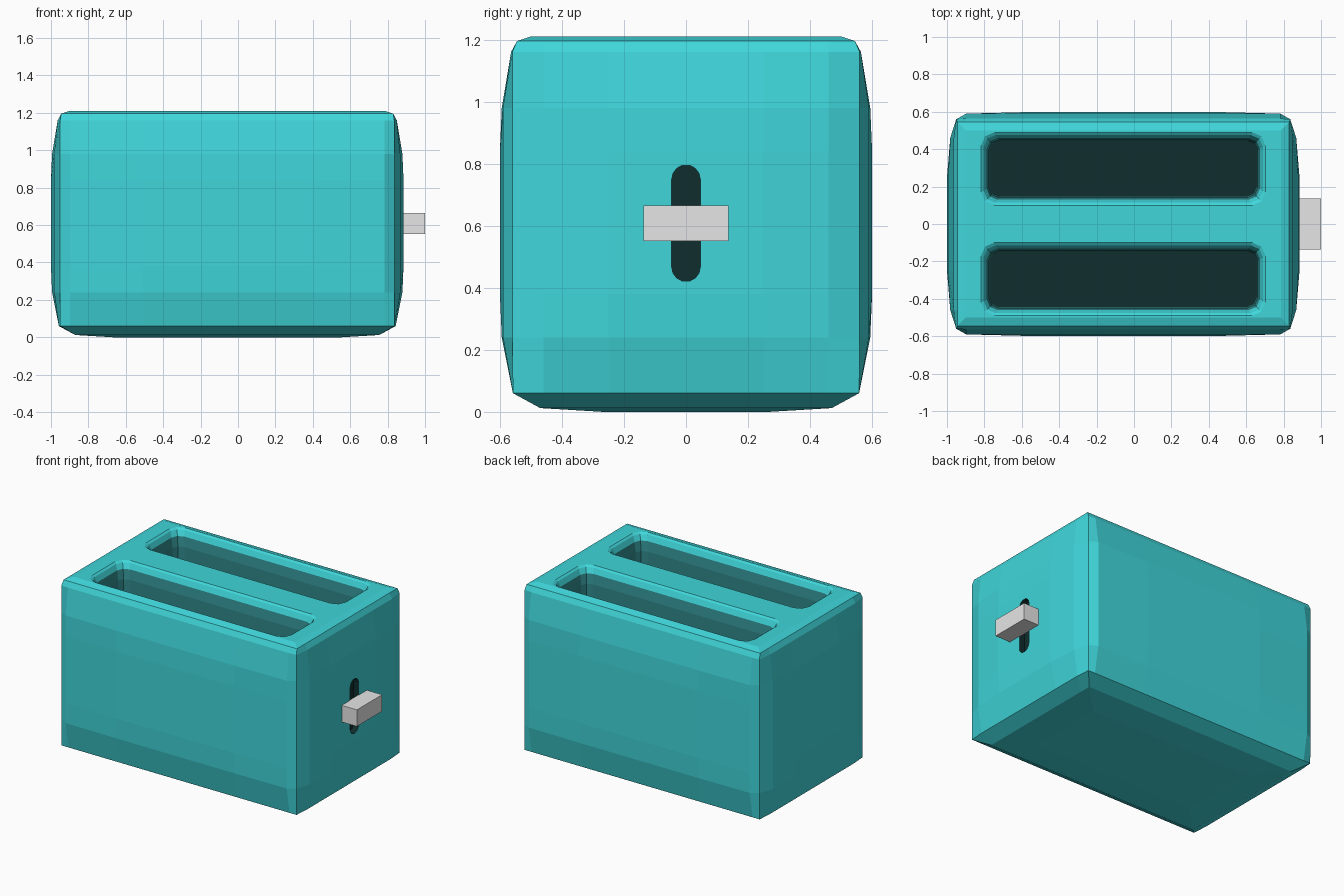
import bpy, bmesh, math
from mathutils import Vector

if "Cube" in bpy.data.objects:
    bpy.data.objects.remove(bpy.data.objects["Cube"])

CX = -0.0575          # body centre in x
HX, HY = 0.9425, 0.6  # body half sizes


def material(name, rgb):
    m = bpy.data.materials.new(name)
    m.diffuse_color = (*rgb, 1)
    m.use_nodes = True
    m.node_tree.nodes["Principled BSDF"].inputs["Base Color"].default_value = m.diffuse_color
    return m


teal = material("teal", (0.05, 0.67, 0.70))
dark_teal = material("dark teal", (0.03, 0.25, 0.26))
near_black = material("blackish teal", (0.005, 0.026, 0.027))
grey = material("light grey", (0.79, 0.79, 0.79))


def finish(bm, name, mats):
    me = bpy.data.meshes.new(name)
    bm.to_mesh(me)
    bm.free()
    for m in mats:
        me.materials.append(m)
    ob = bpy.data.objects.new(name, me)
    bpy.context.collection.objects.link(ob)
    return ob


def ring(bm, pts):
    return [bm.verts.new(p) for p in pts]


def bridge(bm, a, b, mat=0):
    n = len(a)
    for i in range(n):
        f = bm.faces.new((a[i], a[(i + 1) % n], b[(i + 1) % n], b[i]))
        f.material_index = mat


def cap(bm, vs, mat=0):
    bm.faces.new(vs).material_index = mat


def loop_edges(bm, vs):
    out = []
    for i in range(len(vs)):
        a, b = vs[i], vs[(i + 1) % len(vs)]
        out.append(bm.edges.get((a, b)) or bm.edges.new((a, b)))
    return out


def mirrored(quarter):
    """Closed outline from one quarter, running counter-clockwise."""
    q = list(quarter)
    return (q + [(-x, y) for x, y in reversed(q)]
            + [(-x, -y) for x, y in q] + [(x, -y) for x, y in reversed(q)])


# Body: bulging sides between straight upright corners
quarter = [(HX, 0.25), (0.925, 0.46), (0.893, 0.56), (0.84, 0.59), (0.45, HY)]
levels = [(0.0, 0.33), (0.012, 0.13), (0.06, 0.042), (0.24, 0.006), (0.38, 0),
          (0.84, 0), (0.98, 0.006), (1.16, 0.036), (1.195, 0.055), (1.21, 0.1)]


def level_pts(z, inset):
    c = min(inset, 0.055)          # flatten the bulge first, then shrink
    ex, ey = HX - c, HY - c
    sx, sy = (HX - inset) / ex, (HY - inset) / ey
    q = [(min(x, ex) * sx, min(y, ey) * sy) for x, y in quarter]
    return [(CX + x, y, z) for x, y in mirrored(q)]


bm = bmesh.new()
rings = [ring(bm, level_pts(z, inset)) for z, inset in levels]
for a, b in zip(rings, rings[1:]):
    bridge(bm, a, b)
cap(bm, list(reversed(rings[0])))


# Bread slots: rounded lips, darker walls and a near black floor
def slot_pts(cy, inset, z):
    hx, hy = 0.76 - inset, 0.195 - inset
    c = 0.07 - inset * 0.4
    q = [(hx, hy - c), (hx - c * 0.3, hy - c * 0.3), (hx - c, hy)]
    return [(CX + x, cy + y, z) for x, y in mirrored(q)]


edges = loop_edges(bm, rings[-1])
for cy in (-0.295, 0.295):
    lips = [ring(bm, slot_pts(cy, i, z)) for i, z in
            ((0, 1.21), (0.014, 1.2), (0.03, 1.165), (0.042, 1.1), (0.046, 0.2))]
    edges += loop_edges(bm, lips[0])
    for i, (a, b) in enumerate(zip(lips, lips[1:])):
        bridge(bm, b, a, 0 if i < 2 else 1)
    cap(bm, lips[-1], 2)
bmesh.ops.triangle_fill(bm, use_beauty=True, use_dissolve=False, edges=edges, normal=(0, 0, 1))

# Lever slit: round-ended dark recess in the right side
target = Vector((CX + HX, 0, 0.61))
side = min(bm.faces, key=lambda f: (f.calc_center_median() - target).length)
edges = list(side.edges)
bmesh.ops.delete(bm, geom=[side], context='FACES_ONLY')
r, h = 0.046, 0.188
slit = mirrored([(r * math.cos(t), h - r + r * math.sin(t))
                 for t in (math.radians(d) for d in (0, 25, 50, 75))])
outer = ring(bm, [(CX + HX, y, 0.608 + z) for y, z in slit])
inner = ring(bm, [(CX + HX - 0.04, y, 0.608 + z) for y, z in slit])
bridge(bm, inner, outer, 2)
cap(bm, inner, 2)
edges += loop_edges(bm, outer)
bmesh.ops.triangle_fill(bm, use_beauty=True, use_dissolve=False, edges=edges, normal=(1, 0, 0))
bmesh.ops.recalc_face_normals(bm, faces=bm.faces)
finish(bm, "toaster_body", [teal, dark_teal, near_black])

# Lever: plain block in front of the slit
bm = bmesh.new()
bmesh.ops.create_cube(bm, size=1)
for v in bm.verts:
    v.co = Vector((0.94 + v.co.x * 0.12, v.co.y * 0.274, 0.608 + v.co.z * 0.114))
finish(bm, "lever", [grey])
